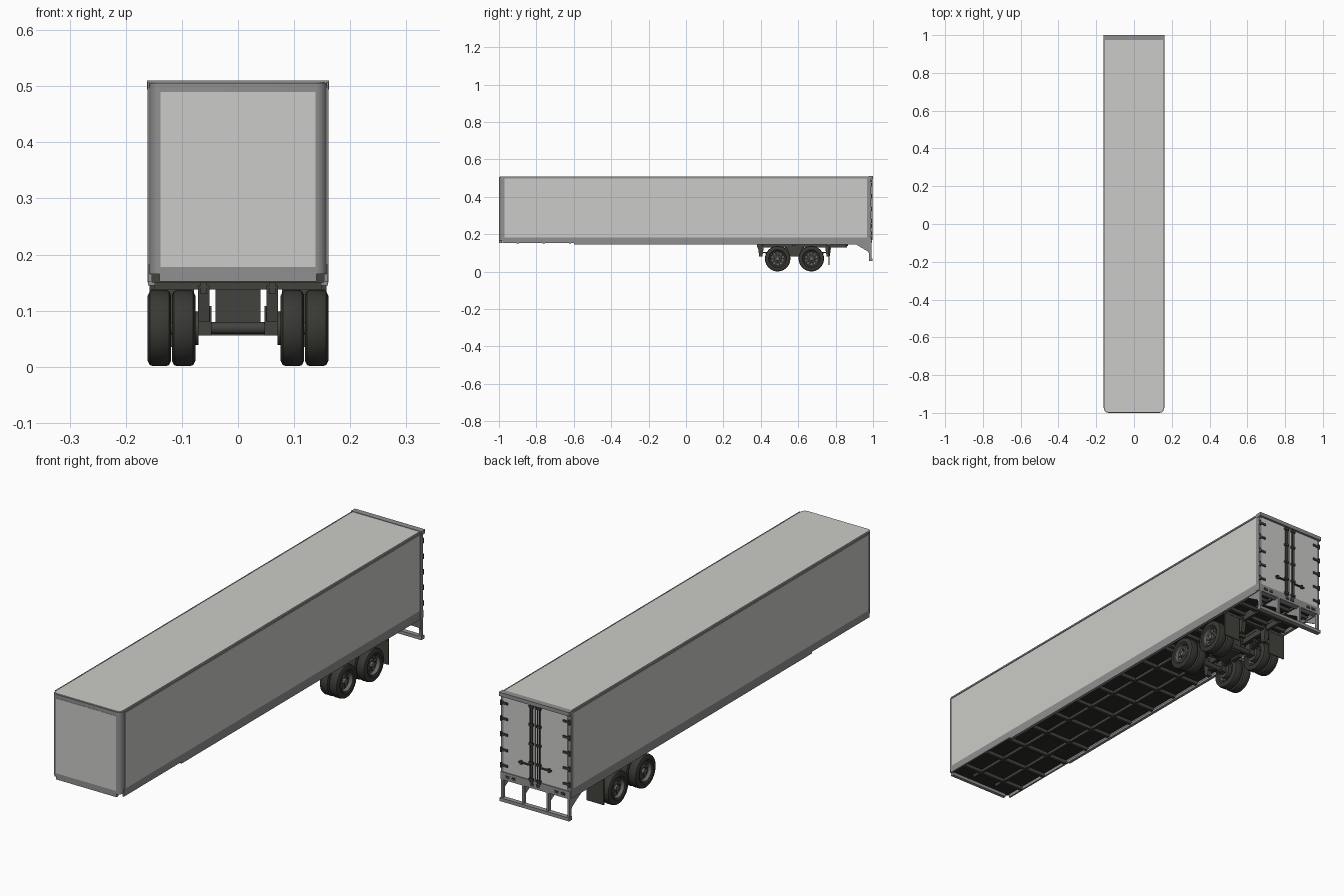
import bpy, bmesh, math
from mathutils import Matrix, Vector

cube = bpy.data.objects.get("Cube")
if cube:
    bpy.data.objects.remove(cube, do_unlink=True)


def material(name, r, g, b):
    m = bpy.data.materials.new(name)
    m.use_nodes = True
    m.diffuse_color = (r, g, b, 1)
    m.node_tree.nodes["Principled BSDF"].inputs["Base Color"].default_value = (r, g, b, 1)
    return m


PANEL = material("light grey panel", 0.6, 0.6, 0.58)
FRAME = material("mid grey frame", 0.28, 0.28, 0.28)
CHASSIS = material("dark chassis", 0.055, 0.055, 0.048)
FLOOR = material("black floor", 0.025, 0.025, 0.021)
TYRE = material("tyre rubber", 0.04, 0.04, 0.034)
RIM = material("grey wheel rim", 0.13, 0.13, 0.125)
HARDWARE = material("dark hardware", 0.05, 0.05, 0.05)


def finish(name, bm, *mats):
    bmesh.ops.recalc_face_normals(bm, faces=bm.faces)
    me = bpy.data.meshes.new(name)
    bm.to_mesh(me)
    bm.free()
    for m in mats:
        me.materials.append(m)
    ob = bpy.data.objects.new(name, me)
    bpy.context.collection.objects.link(ob)
    return ob


def add_box(bm, x0, x1, y0, y1, z0, z1):
    mat = Matrix.Translation(((x0 + x1) / 2, (y0 + y1) / 2, (z0 + z1) / 2))
    mat = mat @ Matrix.Diagonal((x1 - x0, y1 - y0, z1 - z0, 1))
    return bmesh.ops.create_cube(bm, size=1, matrix=mat)["verts"]


def boxes(name, mat, *dims, mirror=False):
    bm = bmesh.new()
    for d in dims:
        add_box(bm, *d)
        if mirror:
            add_box(bm, -d[1], -d[0], *d[2:])
    return finish(name, bm, mat)


def add_rod(bm, a, b, r, seg=12):
    a, b = Vector(a), Vector(b)
    rot = (b - a).to_track_quat('Z', 'Y').to_matrix().to_4x4()
    bmesh.ops.create_cone(bm, cap_ends=True, segments=seg, radius1=r, radius2=r,
                          depth=(b - a).length, matrix=Matrix.Translation((a + b) / 2) @ rot)


def rods(name, mat, items, seg=12):
    bm = bmesh.new()
    for a, b, r in items:
        add_rod(bm, a, b, r, seg)
    return finish(name, bm, mat)


def smooth(ob, angle=35):
    bpy.ops.object.select_all(action='DESELECT')
    ob.select_set(True)
    bpy.context.view_layer.objects.active = ob
    bpy.ops.object.shade_smooth_by_angle(angle=math.radians(angle))


def rounded_box(name, dims, radius, *mats):
    # Block whose two front vertical corners are rounded
    bm = bmesh.new()
    add_box(bm, *dims)
    edges = [e for e in bm.edges if all(v.co.y < dims[2] + 0.01 for v in e.verts)
             and abs(e.verts[0].co.z - e.verts[1].co.z) > 0.001]
    bmesh.ops.bevel(bm, geom=edges, offset=radius, segments=5, profile=0.5, affect='EDGES')
    return finish(name, bm, *mats)


# Cargo body with a dark underside
body = rounded_box("cargo_body", (-0.158, 0.158, -0.999, 0.98, 0.165, 0.506), 0.02, FRAME, FLOOR)
for p in body.data.polygons:
    if p.normal.z < -0.5:
        p.material_index = 1
smooth(body)
rounded_box("roof_panel", (-0.154, 0.154, -0.994, 0.975, 0.503, 0.508), 0.018, PANEL)
boxes("side_panel", PANEL, (0.155, 0.16, -0.97, 0.968, 0.182, 0.498), mirror=True)
boxes("front_panel", PANEL, (-0.138, 0.138, -1.0, -0.995, 0.178, 0.49))
boxes("top_rail", FRAME, (0.157, 0.161, -0.975, 0.98, 0.5, 0.507), mirror=True)
boxes("bottom_rail", FRAME, (0.153, 0.16, -0.98, 0.975, 0.152, 0.182),
      (0.148, 0.16, -0.6, 0.975, 0.145, 0.155), mirror=True)
boxes("front_bolster", FRAME, (-0.14, 0.14, -0.999, -0.985, 0.152, 0.178))

# Underfloor beams
boxes("cross_members", CHASSIS, *[(-0.153, 0.153, y - 0.006, y + 0.006, 0.15, 0.166)
                                  for y in [-0.9 + 0.14 * i for i in range(14)]])
boxes("long_beams", CHASSIS, (0.054, 0.064, -0.95, 0.97, 0.153, 0.166), mirror=True)

# Rear frame and doors
boxes("rear_post", FRAME, (0.147, 0.161, 0.97, 0.988, 0.15, 0.505), mirror=True)
boxes("rear_header", FRAME, (-0.162, 0.162, 0.975, 1.0, 0.494, 0.51))
boxes("rear_sill", FRAME, (-0.16, 0.16, 0.965, 0.992, 0.145, 0.177))
boxes("rear_door", PANEL, (0.002, 0.148, 0.978, 0.99, 0.178, 0.494), mirror=True)
boxes("door_seal", HARDWARE, (-0.002, 0.002, 0.978, 0.989, 0.178, 0.494))
hinge_heights = [0.205 + 0.065 * i for i in range(5)]
boxes("door_hinges", HARDWARE, *[(0.128, 0.16, 0.986, 0.994, z - 0.005, z + 0.005)
                                 for z in hinge_heights], mirror=True)
rods("hinge_pins", HARDWARE, [((s * 0.157, 0.992, z - 0.01), (s * 0.157, 0.992, z + 0.01), 0.004)
                              for s in (-1, 1) for z in hinge_heights])
rods("lock_rods", HARDWARE, [((s * x, 0.994, 0.17), (s * x, 0.994, 0.497), 0.0026)
                             for s in (-1, 1) for x in (0.012, 0.022)])
boxes("lock_brackets", HARDWARE, *[(0.007, 0.027, 0.988, 0.998, z - 0.005, z + 0.005)
                                   for z in (0.182, 0.25, 0.33, 0.41, 0.485)], mirror=True)
boxes("lock_handles", HARDWARE, (0.02, 0.075, 0.99, 0.997, 0.238, 0.243),
      (0.06, 0.068, 0.988, 0.998, 0.233, 0.248), mirror=True)
boxes("tail_lamps", HARDWARE, *[(x, x + 0.018, 0.99, 0.994, 0.155, 0.166)
                                for x in (0.005, 0.09, 0.118)], mirror=True)

# Underrun guard
boxes("underrun_bar", FRAME, (-0.16, 0.16, 0.978, 0.998, 0.056, 0.07))
boxes("underrun_posts", FRAME, (0.148, 0.158, 0.978, 0.992, 0.065, 0.15),
      (0.052, 0.062, 0.978, 0.992, 0.065, 0.15), mirror=True)
bm = bmesh.new()
for x in (-0.155, -0.057, 0.057, 0.155):
    outline = [(0.9, 0.15), (0.985, 0.15), (0.985, 0.085), (0.972, 0.108)]
    face = bm.faces.new([bm.verts.new((x - 0.002, y, z)) for y, z in outline])
    ext = bmesh.ops.extrude_face_region(bm, geom=[face])["geom"]
    bmesh.ops.translate(bm, vec=(0.004, 0, 0), verts=[v for v in ext if isinstance(v, bmesh.types.BMVert)])
finish("guard_gussets", bm, FRAME)


def lathe(name, profile, mat, x, y, side, steps=40):
    # Spin an (offset, radius) profile around a wheel axis
    bm = bmesh.new()
    verts = [bm.verts.new((x + side * o, y, AXLE_Z + r)) for o, r in profile]
    edges = [bm.edges.new(pair) for pair in zip(verts, verts[1:])]
    bmesh.ops.spin(bm, geom=verts + edges, cent=(x, y, AXLE_Z), axis=(1, 0, 0),
                   angle=2 * math.pi, steps=steps)
    bmesh.ops.remove_doubles(bm, verts=bm.verts, dist=0.0001)
    ob = finish(name, bm, mat)
    smooth(ob)


AXLE_Z = 0.069
AXLES = (0.49, 0.67)
tyre_profile = [(-0.016, 0.041), (-0.021, 0.048), (-0.021, 0.058), (-0.017, 0.066), (-0.011, 0.068),
                (0.011, 0.068), (0.017, 0.066), (0.021, 0.058), (0.021, 0.048), (0.016, 0.041),
                (-0.016, 0.041)]
rim_profile = [(-0.016, 0.042), (0.018, 0.042), (0.018, 0.039), (0.004, 0.036), (0.002, 0.022),
               (0.006, 0.018), (0.006, 0.012), (0.016, 0.011), (0.017, 0), (-0.016, 0), (-0.016, 0.042)]

# Dual wheels on both axles
for s, label in ((1, "left"), (-1, "right")):
    for i, y in enumerate(AXLES):
        for pos, x, facing in (("outer", 0.14, s), ("inner", 0.097, -s)):
            name = f"{label}_{pos}_{{}}_{i + 1}"
            lathe(name.format("tyre"), tyre_profile, TYRE, s * x, y, facing)
            lathe(name.format("rim"), rim_profile, RIM, s * x, y, facing)
        ring = [(math.cos(a), math.sin(a)) for a in [math.tau * k / 10 for k in range(10)]]
        x = s * 0.14
        rods(f"{label}_rim_holes_{i + 1}", FLOOR,
             [((x, y + 0.029 * c, AXLE_Z + 0.029 * d),
               (x + s * 0.0042, y + 0.029 * c, AXLE_Z + 0.029 * d), 0.005) for c, d in ring])
        rods(f"{label}_wheel_nuts_{i + 1}", RIM,
             [((x, y + 0.015 * c, AXLE_Z + 0.015 * d),
               (x + s * 0.009, y + 0.015 * c, AXLE_Z + 0.015 * d), 0.002) for c, d in ring], 6)

# Axles, springs and bogie frame
smooth(rods("axle_beams", CHASSIS, [((-0.13, y, AXLE_Z), (0.13, y, AXLE_Z), 0.011) for y in AXLES], 16))
smooth(rods("brake_drums", CHASSIS, [((s * 0.07, y, AXLE_Z), (s * 0.09, y, AXLE_Z), 0.03)
                                     for s in (-1, 1) for y in AXLES], 24))
boxes("bogie_rails", CHASSIS, (0.055, 0.067, 0.38, 0.86, 0.13, 0.155), mirror=True)
boxes("bogie_cross_beams", CHASSIS, *[(-0.15, 0.15, y, y + 0.015, 0.138, 0.152)
                                      for y in (0.4, 0.57, 0.75, 0.85)])
boxes("air_tank_box", CHASSIS, (-0.04, 0.04, 0.53, 0.63, 0.08, 0.148))
boxes("spring_packs", CHASSIS, *[(0.05, 0.068, y - d, y + d, z, z + 0.005)
                                 for y in AXLES
                                 for d, z in ((0.085, 0.1), (0.065, 0.094), (0.045, 0.088), (0.025, 0.082))],
      mirror=True)
boxes("axle_clamps", CHASSIS, *[(0.047, 0.071, y - 0.014, y + 0.014, 0.056, 0.108) for y in AXLES],
      mirror=True)
bm = bmesh.new()
for s in (-1, 1):
    for y, half in ((0.4, 0.018), (0.58, 0.05), (0.76, 0.018)):
        verts = add_box(bm, s * 0.061 - 0.01, s * 0.061 + 0.01, y - half, y + half, 0.08, 0.145)
        for v in verts:
            if v.co.z < 0.1:
                v.co.y = y + (v.co.y - y) * 0.45
finish("spring_hangers", bm, CHASSIS)

# Mud flaps
boxes("mud_flap", CHASSIS, (0.078, 0.158, 0.763, 0.767, 0.035, 0.145), mirror=True)
boxes("mud_flap_bar", CHASSIS, (-0.158, 0.158, 0.758, 0.768, 0.138, 0.147))
